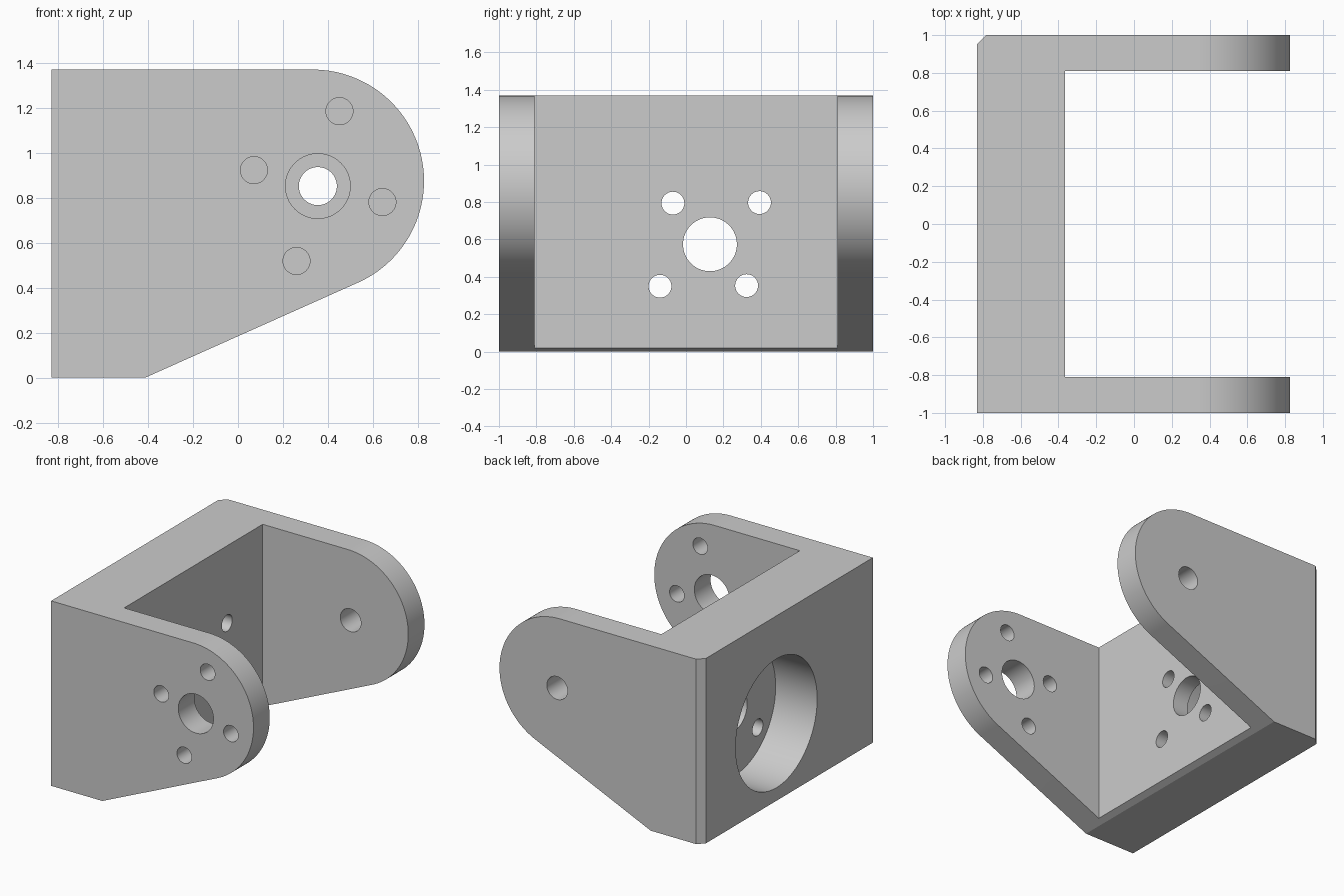
import bpy, bmesh, math
from mathutils import Vector

if "Cube" in bpy.data.objects:
    bpy.data.objects.remove(bpy.data.objects["Cube"])

# Material
grey = bpy.data.materials.new("light grey")
grey.use_nodes = True
grey.diffuse_color = (0.6, 0.6, 0.6, 1)
grey.node_tree.nodes["Principled BSDF"].inputs["Base Color"].default_value = (0.6, 0.6, 0.6, 1)


def prism(name, points, offset):
    """Extrude a closed polygon of 3D points along an offset."""
    bm = bmesh.new()
    face = bm.faces.new([bm.verts.new(p) for p in points])
    ext = bmesh.ops.extrude_face_region(bm, geom=[face])
    moved = [g for g in ext["geom"] if isinstance(g, bmesh.types.BMVert)]
    bmesh.ops.translate(bm, verts=moved, vec=Vector(offset))
    bmesh.ops.recalc_face_normals(bm, faces=bm.faces)
    mesh = bpy.data.meshes.new(name)
    bm.to_mesh(mesh)
    bm.free()
    mesh.materials.append(grey)
    ob = bpy.data.objects.new(name, mesh)
    bpy.context.collection.objects.link(ob)
    return ob


def circle(radius, segments=64):
    for i in range(segments):
        a = math.tau * i / segments
        yield radius * math.cos(a), radius * math.sin(a)


def cut(target, cutter):
    """Subtract the cutter, then remove it."""
    cutter.hide_render = True
    mod = target.modifiers.new("cut", "BOOLEAN")
    mod.operation = "DIFFERENCE"
    mod.solver = "EXACT"
    mod.object = cutter
    bpy.context.view_layer.objects.active = target
    bpy.ops.object.modifier_apply(modifier=mod.name)
    bpy.data.objects.remove(cutter)


def drill_x(target, y, z, radius, start, end):
    pts = [(start, y + u, z + v) for u, v in circle(radius)]
    cut(target, prism("drill", pts, (end - start, 0, 0)))


def drill_y(target, x, z, radius, start, end):
    pts = [(x + u, start, z + v) for u, v in circle(radius)]
    cut(target, prism("drill", pts, (0, end - start, 0)))


BACK, WALL, HEIGHT = -0.83, -0.365, 1.369
CX, CZ, R = 0.332, 0.874, 0.495

# Side profile with a rounded nose, extruded over the full width
profile = [(BACK, -1, 0), (-0.411, -1, 0)]
first, steps = math.radians(-65.8), 56
for i in range(steps + 1):
    a = first + (math.pi / 2 - first) * i / steps
    profile.append((CX + R * math.cos(a), -1, CZ + R * math.sin(a)))
profile.append((BACK, -1, HEIGHT))
bracket = prism("bracket", profile, (0, 2, 0))

# Gap between the two arms
gap = [(WALL, -0.81, -1), (1.5, -0.81, -1), (1.5, 0.81, -1), (WALL, 0.81, -1)]
cut(bracket, prism("gap", gap, (0, 0, 4)))

# Chamfer on one rear corner
c = 0.047
corner = [(BACK - c, 1 - 2 * c, -1), (BACK + 2 * c, 1 + c, -1), (BACK - c, 1 + c, -1)]
cut(bracket, prism("chamfer", corner, (0, 0, 4)))

# Rear wall: round recess, shaft hole and four screw holes
drill_x(bracket, 0.128, 0.574, 0.477, -1.2, -0.49)
drill_x(bracket, 0.128, 0.574, 0.144, -0.7, 0)
for y, z in ((-0.07, 0.794), (0.393, 0.797), (-0.139, 0.35), (0.324, 0.353)):
    drill_x(bracket, y, z, 0.061, -0.7, 0)

# Front arm: shaft hole and four screw holes
drill_y(bracket, 0.355, 0.851, 0.144, -1.3, -0.5)
for x, z in ((0.451, 1.184), (0.071, 0.922), (0.642, 0.78), (0.26, 0.518)):
    drill_y(bracket, x, z, 0.06, -1.3, -0.5)

# Rear arm: pivot hole
drill_y(bracket, 0.355, 0.851, 0.0845, 0.5, 1.3)

# Smooth the round walls, keep edges sharp
bpy.ops.object.select_all(action="DESELECT")
bracket.select_set(True)
bpy.context.view_layer.objects.active = bracket
bpy.ops.object.shade_smooth_by_angle(angle=math.radians(20))
